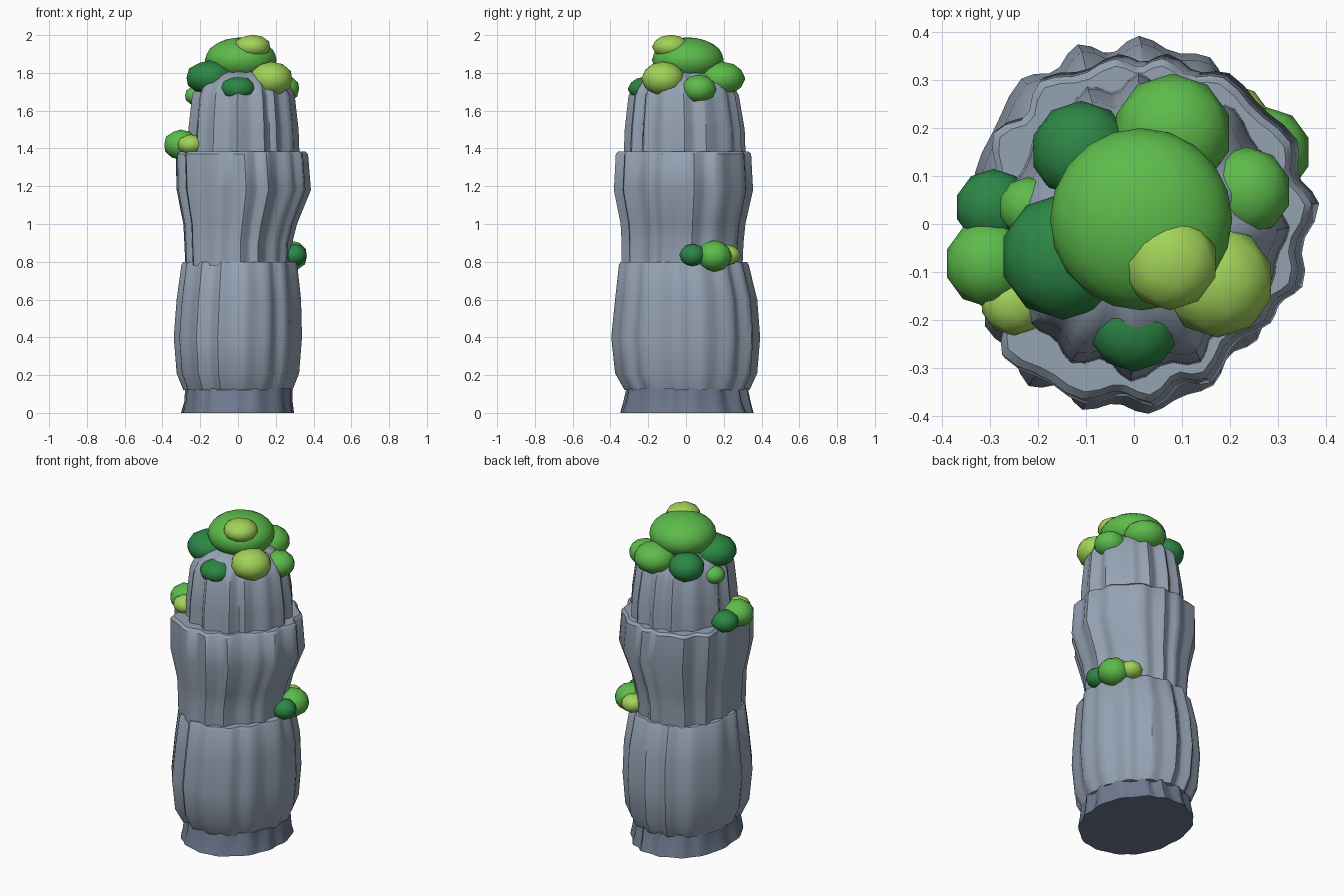
import bpy, bmesh, math, random

if "Cube" in bpy.data.objects:
    bpy.data.objects.remove(bpy.data.objects["Cube"])

random.seed(11)
LOBES, STEPS = 15, 5


def material(name, rgb):
    m = bpy.data.materials.new(name)
    m.diffuse_color = (*rgb, 1)
    m.use_nodes = True
    m.node_tree.nodes["Principled BSDF"].inputs["Base Color"].default_value = m.diffuse_color
    return m


ROCK = material("rock", (0.30, 0.36, 0.45))
DARK_ROCK = material("dark_rock", (0.155, 0.195, 0.275))
GREENS = {
    "mid": material("mid_green", (0.11, 0.50, 0.07)),
    "dark": material("dark_green", (0.025, 0.24, 0.06)),
    "light": material("light_green", (0.36, 0.65, 0.10)),
}


def fluted_rock(name, rings, mat, depth, phase, corners):
    """Loft rings of (z, xmin, xmax, ymin, ymax) with irregular soft vertical flutes.
    corners: extra swelling at back right, back left, front left, front right."""
    step = math.tau / LOBES
    edges = [phase + (i + random.uniform(-0.25, 0.25) * (i > 0)) * step for i in range(LOBES)]
    edges.append(edges[0] + math.tau)
    flutes = []
    for i in range(LOBES):
        d = depth * random.uniform(0.5, 1.3)
        for s in range(STEPS):
            t = s / STEPS
            a = edges[i] + t * (edges[i + 1] - edges[i])
            f = 1.02 - d * (1 - math.cos(math.tau * t)) / 2
            f *= 1 + corners[int(a / (math.pi / 2)) % 4] * math.sin(2 * a) ** 2
            flutes.append((a, f))
    bm = bmesh.new()
    loops = []
    for z, x0, x1, y0, y1 in rings:
        cx, cy, rx, ry = (x0 + x1) / 2, (y0 + y1) / 2, (x1 - x0) / 2, (y1 - y0) / 2
        k = 0.5 if z == 0 else 1      # gentler waves on the ground line
        loops.append([bm.verts.new((cx + rx * (1 + k * (f - 1)) * math.cos(a),
                                    cy + ry * (1 + k * (f - 1)) * math.sin(a), z))
                      for a, f in flutes])
    n = len(flutes)
    for lo, hi in zip(loops, loops[1:]):
        for i in range(n):
            j = (i + 1) % n
            bm.faces.new((lo[i], lo[j], hi[j], hi[i]))
    bm.faces.new(loops[0][::-1])
    bm.faces.new(loops[-1])
    finish(name, bm, mat, 38)


def finish(name, bm, mat, angle):
    me = bpy.data.meshes.new(name)
    bm.to_mesh(me)
    bm.free()
    me.materials.append(mat)
    ob = bpy.data.objects.new(name, me)
    bpy.context.collection.objects.link(ob)
    bpy.ops.object.select_all(action="DESELECT")
    ob.select_set(True)
    bpy.context.view_layer.objects.active = ob
    bpy.ops.object.shade_smooth_by_angle(angle=math.radians(angle))


def bush(name, tone, x, y, z, r, rz, detail=2):
    bm = bmesh.new()
    bmesh.ops.create_icosphere(bm, subdivisions=detail, radius=1)
    for v in bm.verts:
        v.co = (x + v.co.x * r, y + v.co.y * r, z + v.co.z * rz)
    finish(name, bm, GREENS[tone], 60)


# Stacked rock column
fluted_rock("rock_foot", [
    (0, -0.30, 0.295, -0.345, 0.36),
    (0.06, -0.28, 0.285, -0.325, 0.34),
    (0.13, -0.275, 0.285, -0.31, 0.325)], DARK_ROCK, 0.07, 0.1, (-0.03, 0.05, 0.05, 0.0))
fluted_rock("lower_tier", [
    (0.12, -0.285, 0.285, -0.32, 0.33),
    (0.21, -0.32, 0.32, -0.37, 0.37),
    (0.40, -0.335, 0.335, -0.39, 0.385),
    (0.60, -0.32, 0.33, -0.37, 0.37),
    (0.785, -0.295, 0.31, -0.35, 0.325),
    (0.80, -0.285, 0.30, -0.34, 0.315)], ROCK, 0.07, 0.25, (0.0, 0.035, 0.07, -0.035))
fluted_rock("middle_tier", [
    (0.78, -0.275, 0.28, -0.335, 0.295),
    (0.90, -0.28, 0.285, -0.335, 0.30),
    (1.00, -0.285, 0.31, -0.34, 0.31),
    (1.18, -0.32, 0.383, -0.375, 0.35),
    (1.37, -0.325, 0.368, -0.365, 0.34),
    (1.385, -0.31, 0.353, -0.35, 0.325)], ROCK, 0.08, 0.15, (0.0, 0.065, 0.11, -0.13))
fluted_rock("upper_tier", [
    (1.36, -0.265, 0.32, -0.325, 0.31),
    (1.50, -0.26, 0.315, -0.32, 0.305),
    (1.68, -0.24, 0.295, -0.30, 0.275),
    (1.74, -0.215, 0.265, -0.265, 0.245),
    (1.79, -0.16, 0.205, -0.20, 0.18),
    (1.825, -0.07, 0.10, -0.09, 0.08)], ROCK, 0.09, 0.0, (-0.02, 0.0, 0.03, -0.10))

# Crown foliage
bush("crown_main", "mid", 0.015, 0.01, 1.868, 0.19, 0.12, 3)
bush("crown_tip", "light", 0.075, -0.08, 1.938, 0.1, 0.064)
bush("crown_front_right", "light", 0.175, -0.12, 1.768, 0.117, 0.092)
bush("crown_left", "dark", -0.147, -0.068, 1.775, 0.132, 0.092)
bush("crown_back_left", "dark", -0.11, 0.152, 1.745, 0.105, 0.085)
bush("crown_back", "mid", 0.08, 0.19, 1.77, 0.124, 0.09)
bush("crown_right", "mid", 0.235, 0.068, 1.715, 0.093, 0.076)
bush("crown_front", "dark", 0.0, -0.21, 1.715, 0.098, 0.066)
bush("crown_small_left", "mid", -0.22, 0.035, 1.68, 0.063, 0.052)

# Foliage on the upper left ledge
bush("left_ledge_main", "mid", -0.303, -0.082, 1.42, 0.092, 0.08)
bush("left_ledge_front", "light", -0.25, -0.162, 1.42, 0.071, 0.054)
bush("left_ledge_back", "dark", -0.293, 0.035, 1.41, 0.08, 0.063)

# Foliage on the lower right ledge
bush("right_ledge_main", "mid", 0.275, 0.15, 0.83, 0.094, 0.083)
bush("right_ledge_front", "dark", 0.297, 0.035, 0.835, 0.07, 0.06)
bush("right_ledge_back", "light", 0.21, 0.22, 0.835, 0.07, 0.054)
